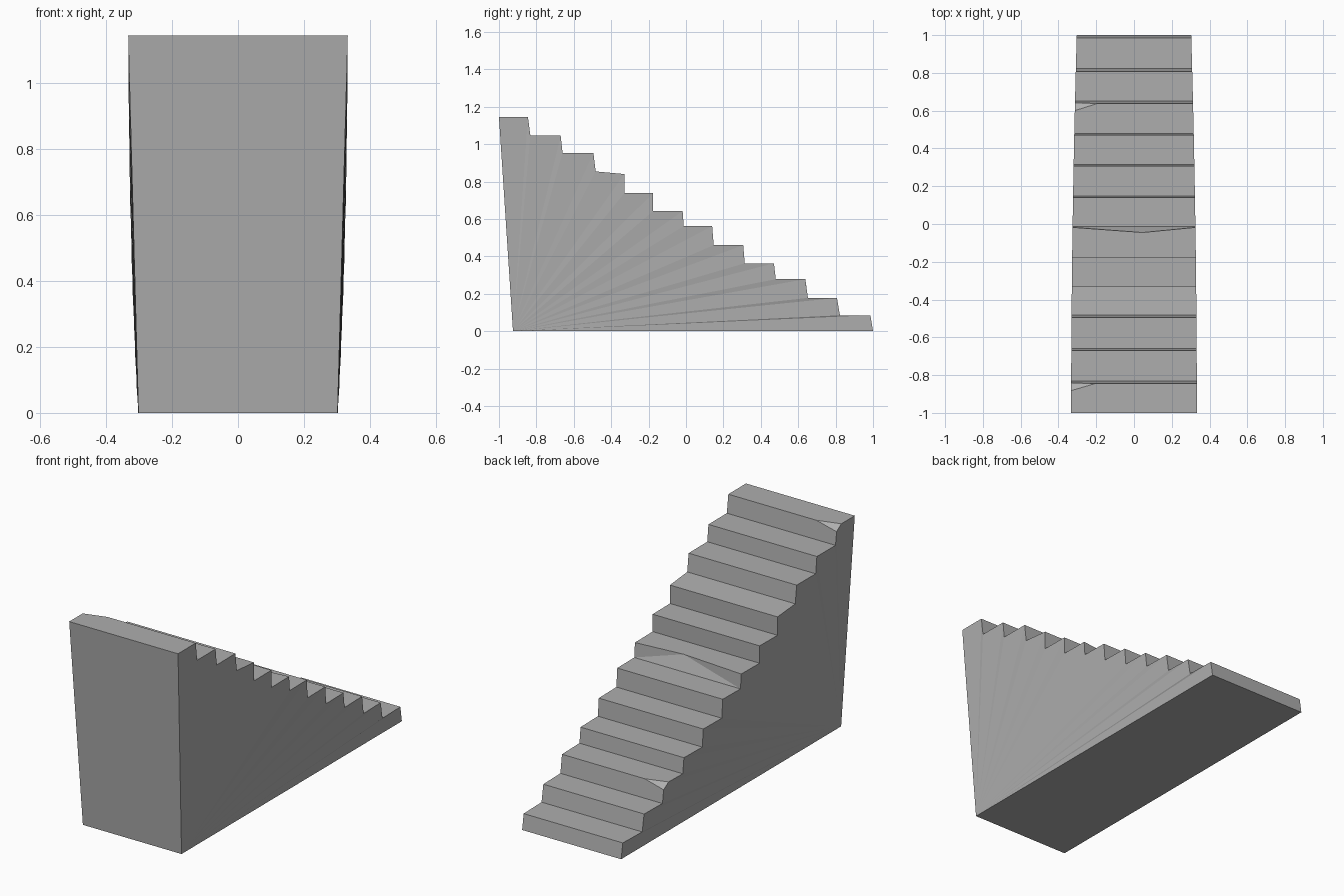
import bpy
import bmesh

cube = bpy.data.objects.get("Cube")
if cube:
    bpy.data.objects.remove(cube, do_unlink=True)

# Worn stone colour
stone = bpy.data.materials.new("grey_stone")
stone.use_nodes = True
GREY = (0.42, 0.42, 0.42, 1.0)
stone.diffuse_color = GREY
stone.node_tree.nodes["Principled BSDF"].inputs["Base Color"].default_value = GREY

# Each riser from top to bottom: (y of upper edge, y of lower edge, tread height)
RISERS = [
    (-0.845, -0.832, 1.145), (-0.67, -0.66, 1.045), (-0.495, -0.483, 0.953),
    (-0.33, -0.33, 0.84), (-0.176, -0.176, 0.738), (-0.018, -0.012, 0.642),
    (0.14, 0.148, 0.562), (0.306, 0.314, 0.46), (0.47, 0.48, 0.363),
    (0.638, 0.652, 0.278), (0.807, 0.823, 0.178), (0.986, 1.0, 0.085),
]
SLOPED_TREAD = 3
DENTED_STEP = 5
CHIPPED_STEPS = (0, 9)


def half_width(y):
    """The flight widens slightly towards its tall end."""
    return 0.318 - 0.015 * y + 0.007 * (1 - y * y)


# Side profile: bottom front corner, top front corner, then down the steps
profile = [(-0.925, 0.0, 0.302), (-1.0, 1.145, half_width(-1))]
for i, (upper, lower, z) in enumerate(RISERS):
    if i:
        back = RISERS[i - 1][1]
        back_z = z + 0.014 if i == SLOPED_TREAD else z
        profile.append((back, back_z, half_width(back)))
    profile.append((upper, z, half_width(upper)))
profile.append((1.0, 0.0, half_width(1)))

bm = bmesh.new()
left = [bm.verts.new((w, y, z)) for y, z, w in profile]
right = [bm.verts.new((-w, y, z)) for y, z, w in profile]
count = len(profile)
for i in range(count):
    j = (i + 1) % count
    bm.faces.new((left[i], left[j], right[j], right[i]))
sides = [bm.faces.new(left), bm.faces.new(right)]


def chip_corner(corner, cuts):
    """Slice off a corner; cuts gives the fraction cut along each edge."""
    points = []
    for other, fraction in cuts:
        edge = bm.edges.get((corner, other))
        points.append(bmesh.utils.edge_split(edge, corner, fraction)[1])
    for a, b in ((0, 1), (1, 2), (2, 0)):
        bmesh.ops.connect_vert_pair(bm, verts=[points[a], points[b]])
    bmesh.ops.dissolve_verts(bm, verts=[corner])


# Chipped corners on the right-hand side
for step in CHIPPED_STEPS:
    k = 2 + 2 * step
    chip_corner(right[k], [(left[k], 0.19), (right[k - 1], 0.24), (right[k + 1], 0.28)])

# Worn dent in the edge of the middle step
k = 2 + 2 * DENTED_STEP
edge = bm.edges.get((left[k], right[k]))
dent = bmesh.utils.edge_split(edge, left[k], 0.43)[1]
dent.co.y = -0.045
for end in (left[k + 1], right[k + 1]):
    bmesh.ops.connect_vert_pair(bm, verts=[dent, end])

# Fan each slightly bowed side out from its bottom front corner
for anchor, opposite in ((left[0], right[0]), (right[0], left[0])):
    side = max(anchor.link_faces, key=lambda f: len(f.verts))
    ring = list(side.verts)
    start = ring.index(anchor)
    ring = ring[start:] + ring[:start]
    bm.faces.remove(side)
    for a, b in zip(ring[1:], ring[2:]):
        bm.faces.new((anchor, a, b))

bmesh.ops.recalc_face_normals(bm, faces=bm.faces)
mesh = bpy.data.meshes.new("staircase")
bm.to_mesh(mesh)
bm.free()
mesh.materials.append(stone)
staircase = bpy.data.objects.new("staircase", mesh)
bpy.context.scene.collection.objects.link(staircase)
